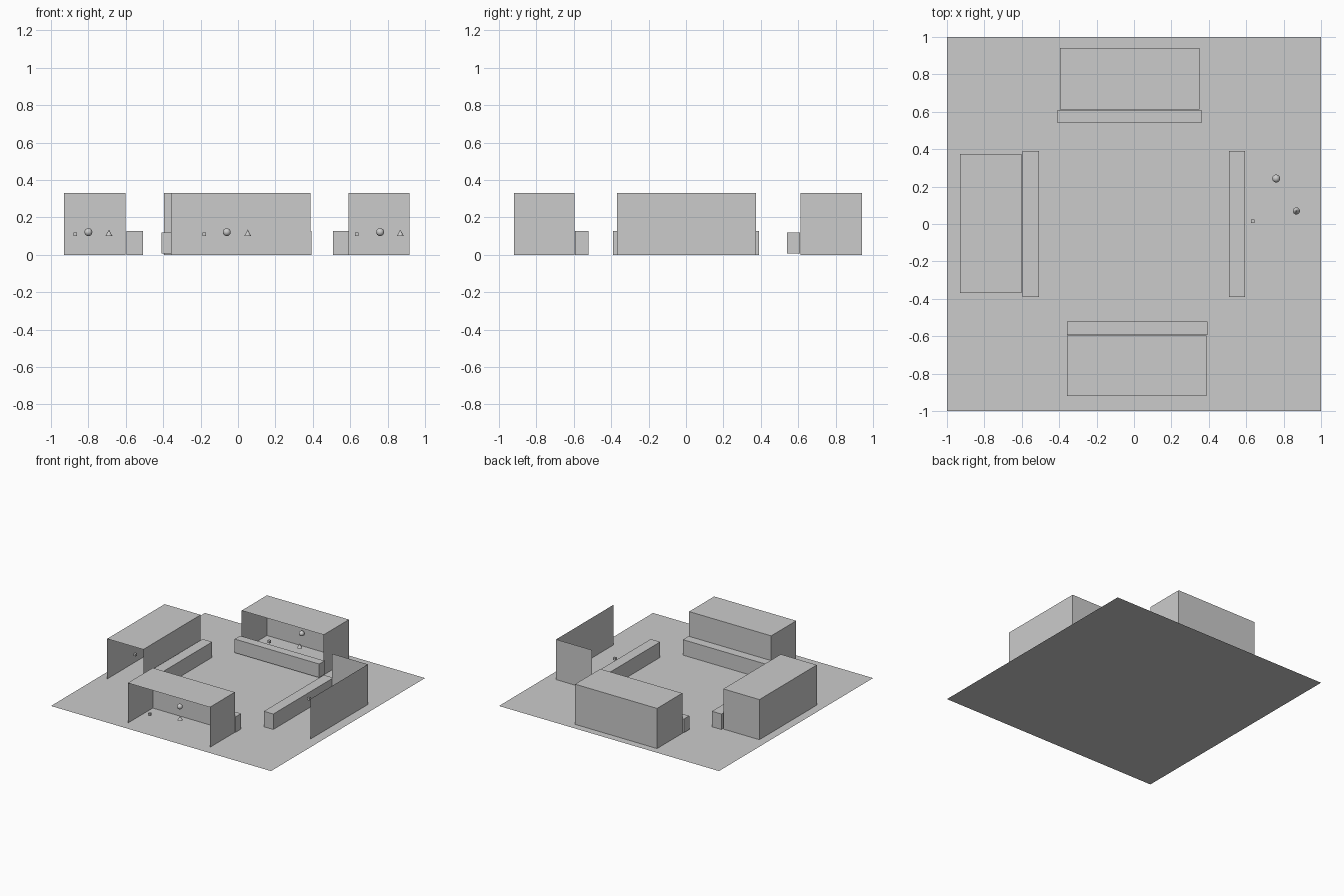
import bpy, bmesh
from mathutils import Matrix, Vector

if "Cube" in bpy.data.objects:
    bpy.data.objects.remove(bpy.data.objects["Cube"])


def finish(name, bm):
    me = bpy.data.meshes.new(name)
    bm.to_mesh(me)
    bm.free()
    ob = bpy.data.objects.new(name, me)
    bpy.context.collection.objects.link(ob)
    return ob


def box(name, x0, x1, y0, y1, z0, z1, open_sides=()):
    """Box from its limits; faces whose normal is in open_sides are removed."""
    bm = bmesh.new()
    bmesh.ops.create_cube(bm, size=1)
    gone = [f for f in bm.faces
            if any(f.normal.dot(Vector(n)) > 0.9 for n in open_sides)]
    bmesh.ops.delete(bm, geom=gone, context='FACES')
    for v in bm.verts:
        v.co = ((x0 + x1) / 2 + v.co.x * (x1 - x0),
                (y0 + y1) / 2 + v.co.y * (y1 - y0),
                (z0 + z1) / 2 + v.co.z * (z1 - z0))
    return finish(name, bm)


FRONT, TOP, LEFT = (0, -1, 0), (0, 0, 1), (-1, 0, 0)

# Floor sheet
bm = bmesh.new()
bmesh.ops.create_grid(bm, x_segments=1, y_segments=1, size=1)
finish("floor", bm)

# Thin-walled booths, open towards the front; the right one also lacks top and inner side
H = 0.33
box("back_booth", -0.395, 0.35, 0.612, 0.94, 0, H, [FRONT])
box("left_booth", -0.93, -0.602, -0.37, 0.375, 0, H, [FRONT])
box("front_booth", -0.358, 0.388, -0.92, -0.595, 0, H, [FRONT])
box("right_booth", 0.59, 0.918, -0.37, 0.375, 0, H, [FRONT, TOP, LEFT])

# Low counters on the inner side of each booth
box("back_counter", -0.408, 0.36, 0.54, 0.61, 0.008, 0.12)
box("left_counter", -0.595, -0.508, -0.39, 0.39, 0, 0.127)
box("front_counter", -0.358, 0.392, -0.594, -0.52, 0, 0.127)
box("right_counter", 0.508, 0.594, -0.39, 0.39, 0, 0.127)

# Small goods floating in each booth: cube, ball and cone positions
goods = {
    "back": ((-0.185, 0.67), (-0.055, 0.905), (0.05, 0.73)),
    "left": ((-0.87, -0.09), (-0.80, 0.135), (-0.69, -0.03)),
    "front": ((-0.18, -0.89), (-0.06, -0.67), (0.052, -0.825)),
    "right": ((0.635, 0.015), (0.76, 0.243), (0.868, 0.07)),
}
for side, (cube, ball, cone) in goods.items():
    x, y = cube
    r = 0.01
    box(side + "_small_cube", x - r, x + r, y - r, y + r, 0.1, 0.12)

    bm = bmesh.new()
    bmesh.ops.create_uvsphere(bm, u_segments=24, v_segments=14, radius=0.021,
                              matrix=Matrix.Translation((*ball, 0.121)))
    for f in bm.faces:
        f.smooth = True
    finish(side + "_ball", bm)

    bm = bmesh.new()
    bmesh.ops.create_cone(bm, cap_ends=True, segments=24, radius1=0.019, radius2=0,
                          depth=0.035, matrix=Matrix.Translation((*cone, 0.117)))
    finish(side + "_cone", bm)
